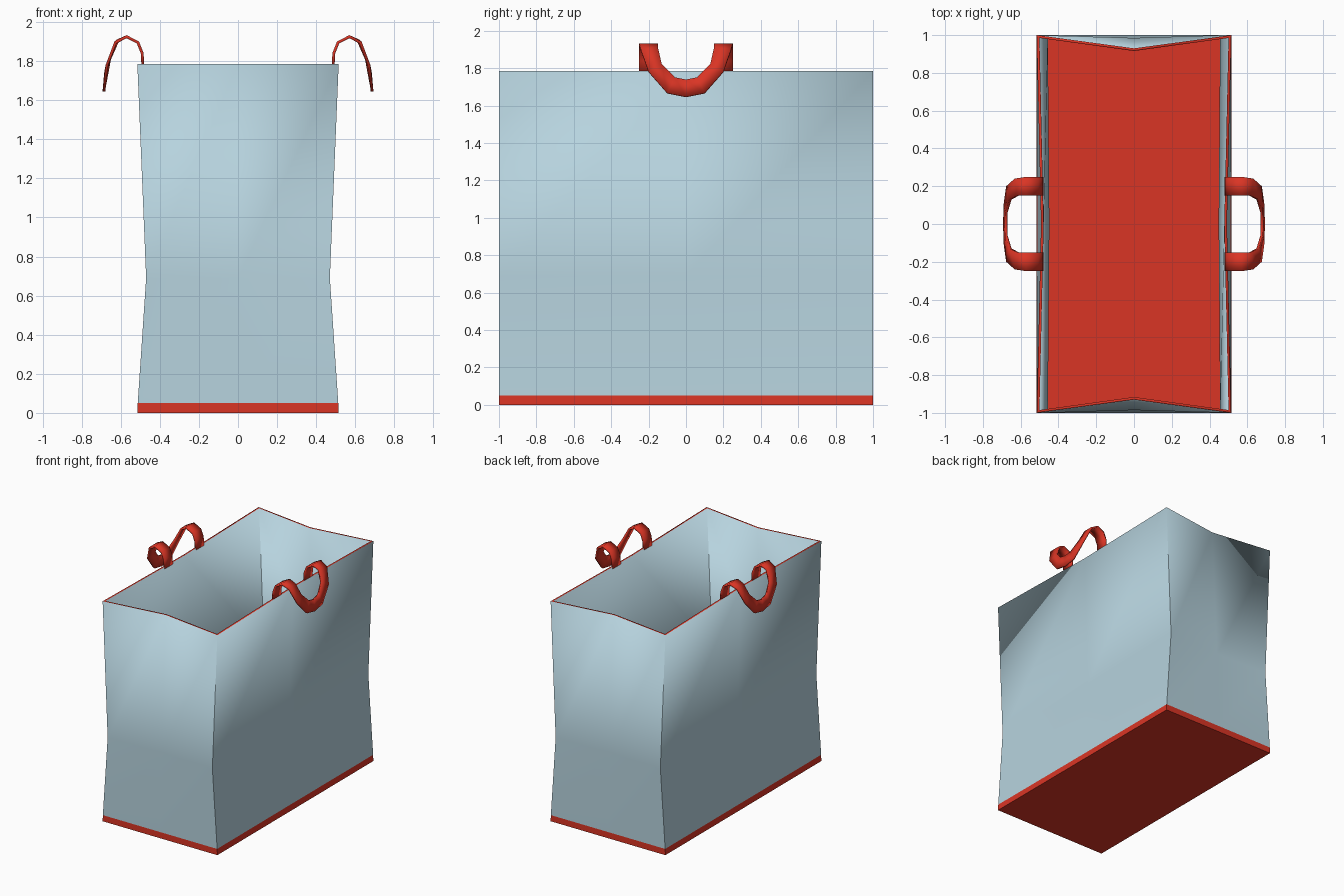
import bpy, math

if "Cube" in bpy.data.objects:
    bpy.data.objects.remove(bpy.data.objects["Cube"])


def material(name, rgb):
    m = bpy.data.materials.new(name)
    m.diffuse_color = (*rgb, 1)
    m.use_nodes = True
    m.node_tree.nodes["Principled BSDF"].inputs["Base Color"].default_value = m.diffuse_color
    return m


BLUE = material("pale blue paper", (0.47, 0.65, 0.73))
RED = material("red trim", (0.70, 0.035, 0.018))


def build(name, verts, faces, mats, thickness, offset, rim, angle):
    me = bpy.data.meshes.new(name)
    me.from_pydata(verts, [], faces)
    for m in mats:
        me.materials.append(m)
    ob = bpy.data.objects.new(name, me)
    bpy.context.collection.objects.link(ob)
    mod = ob.modifiers.new("thickness", 'SOLIDIFY')
    mod.thickness = thickness
    mod.offset = offset
    mod.use_even_offset = True
    mod.material_offset_rim = rim
    bpy.ops.object.select_all(action='DESELECT')
    ob.select_set(True)
    bpy.context.view_layer.objects.active = ob
    bpy.ops.object.shade_smooth_by_angle(angle=math.radians(angle))
    return ob


# Bag body: rings of (z, corner x, long side middle x, end middle y)
levels = [(0, .515, .515, 1.0), (.05, .513, .512, 1.0),
          (.69, .47, .462, .985), (1.785, .515, .492, .93)]
verts, faces = [], []
for z, cx, mx, ey in levels:
    verts += [(cx, -1, z), (mx, 0, z), (cx, 1, z), (0, ey, z),
              (-cx, 1, z), (-mx, 0, z), (-cx, -1, z), (0, -ey, z)]
for k in range(len(levels) - 1):
    for i in range(8):
        a, b = k * 8 + i, k * 8 + (i + 1) % 8
        faces.append((a, b, b + 8, a + 8))
faces.append(tuple(reversed(range(8))))
bag = build("bag_body", verts, faces, [BLUE, RED], .014, -1, 1, 40)

# Red floor and base band
for p in bag.data.polygons:
    if p.center.z < .05:
        p.material_index = 1

# Handles: flat straps that rise from the rim and droop outward in a U
# each station: outer edge (x, y, z), inner edge (x, y, z)
half = [((.487, .25, 1.77), (.487, .15, 1.77)),
        ((.490, .25, 1.84), (.490, .15, 1.84)),
        ((.512, .25, 1.895), (.512, .15, 1.895)),
        ((.570, .25, 1.925), (.570, .15, 1.925)),
        ((.627, .24, 1.895), (.615, .15, 1.905)),
        ((.670, .20, 1.78), (.655, .13, 1.82)),
        ((.684, .10, 1.665), (.676, .06, 1.75)),
        ((.686, 0, 1.645), (.678, 0, 1.738))]
stations = half + [tuple((x, -y, z) for x, y, z in s) for s in reversed(half[:-1])]
for side, name in ((1, "right_handle"), (-1, "left_handle")):
    verts = [(side * x, y, z) for s in stations for x, y, z in s]
    faces = [(2 * i, 2 * i + 1, 2 * i + 3, 2 * i + 2)[::side]
             for i in range(len(stations) - 1)]
    build(name, verts, faces, [RED], .014, 0, 0, 60)
